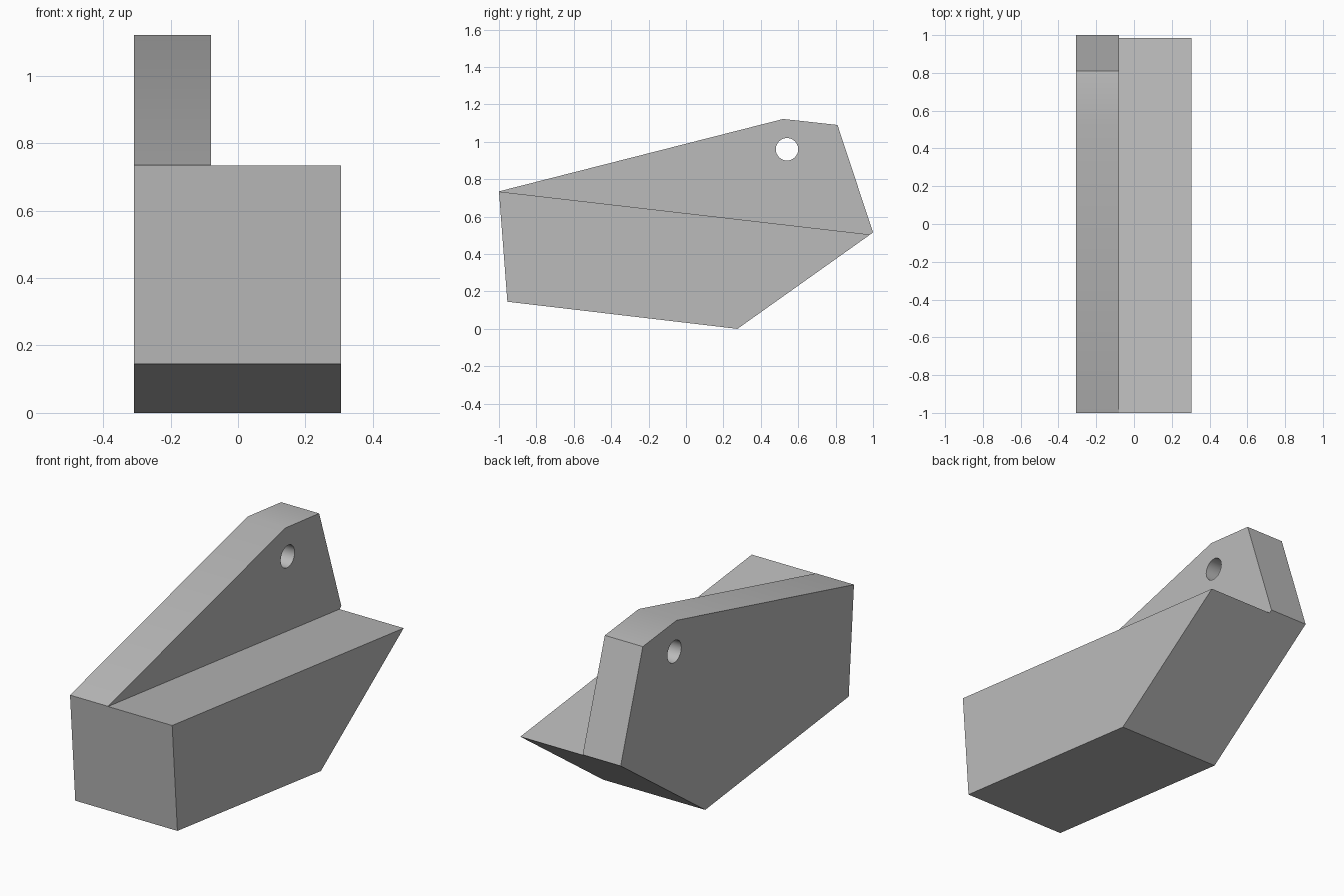
import bpy
import bmesh
from math import radians
from mathutils import Matrix

if "Cube" in bpy.data.objects:
    bpy.data.objects.remove(bpy.data.objects["Cube"], do_unlink=True)

LEFT, FIN, RIGHT = -0.308, -0.08, 0.305

grey = bpy.data.materials.new("plain grey")
grey.use_nodes = True
grey.diffuse_color = (0.5, 0.5, 0.5, 1)
grey.node_tree.nodes["Principled BSDF"].inputs["Base Color"].default_value = (0.5, 0.5, 0.5, 1)


def finish(name, bm):
    """Turn a bmesh into a linked object with outward normals."""
    bmesh.ops.recalc_face_normals(bm, faces=bm.faces)
    mesh = bpy.data.meshes.new(name)
    bm.to_mesh(mesh)
    bm.free()
    mesh.materials.append(grey)
    obj = bpy.data.objects.new(name, mesh)
    bpy.context.collection.objects.link(obj)
    return obj


def slab(name, profile, x0, x1):
    """Extrude a side profile of (y, z) points along x."""
    bm = bmesh.new()
    face = bm.faces.new([bm.verts.new((x0, y, z)) for y, z in profile])
    grown = bmesh.ops.extrude_face_region(bm, geom=[face])["geom"]
    verts = [v for v in grown if isinstance(v, bmesh.types.BMVert)]
    bmesh.ops.translate(bm, verts=verts, vec=(x1 - x0, 0, 0))
    return finish(name, bm)


# Block with its full side outline, including the raised fin
block = slab("block_with_fin", [(-1, 0.735), (-0.955, 0.145), (0.275, 0), (1, 0.515),
                                (0.81, 1.09), (0.52, 1.122)], LEFT, RIGHT)

# Cutter that leaves the sloping ledge beside the fin
ledge_cutter = slab("ledge_cutter", [(-1.2, 0.757), (1.2, 0.479), (1.2, 1.5), (-1.2, 1.5)],
                    FIN, RIGHT + 0.2)

# Cutter for the round hole through the fin
bm = bmesh.new()
bmesh.ops.create_cone(bm, cap_ends=True, segments=32, radius1=0.06, radius2=0.06, depth=1,
                      matrix=Matrix.Translation((-0.2, 0.54, 0.96)) @ Matrix.Rotation(radians(90), 4, "Y"))
hole_cutter = finish("hole_cutter", bm)

bpy.ops.object.select_all(action="DESELECT")
bpy.context.view_layer.objects.active = block
block.select_set(True)
for cutter in (ledge_cutter, hole_cutter):
    cutter.hide_render = True
    mod = block.modifiers.new(cutter.name, "BOOLEAN")
    mod.operation = "DIFFERENCE"
    mod.solver = "EXACT"
    mod.object = cutter
    bpy.ops.object.modifier_apply(modifier=mod.name)
    bpy.data.objects.remove(cutter, do_unlink=True)

bpy.ops.object.shade_smooth_by_angle(angle=radians(30))
